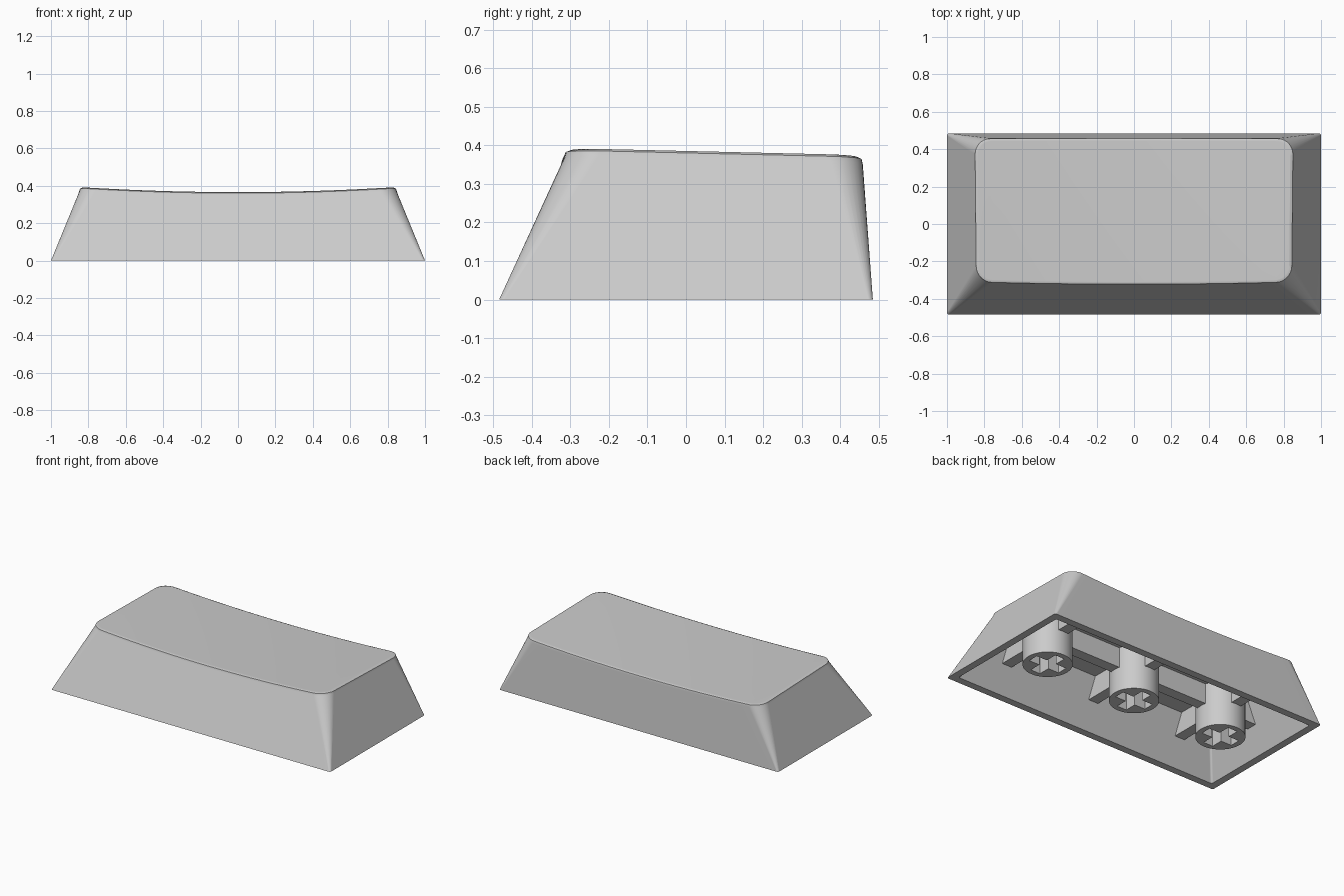
import bpy, bmesh
from math import cos, sin, pi
from mathutils import Vector, Matrix

if "Cube" in bpy.data.objects:
    bpy.data.objects.remove(bpy.data.objects["Cube"], do_unlink=True)

grey = bpy.data.materials.new("light grey plastic")
grey.use_nodes = True
COLOUR = (0.6, 0.6, 0.6, 1)
grey.diffuse_color = COLOUR
grey.node_tree.nodes["Principled BSDF"].inputs["Base Color"].default_value = COLOUR

RIM_H, CEILING = 0.39, 0.29
ARC, SPAN = 8, 24


def make(name, bm, smooth=True):
    bmesh.ops.recalc_face_normals(bm, faces=bm.faces)
    mesh = bpy.data.meshes.new(name)
    bm.to_mesh(mesh)
    bm.free()
    mesh.materials.append(grey)
    ob = bpy.data.objects.new(name, mesh)
    bpy.context.collection.objects.link(ob)
    bpy.ops.object.select_all(action='DESELECT')
    ob.select_set(True)
    bpy.context.view_layer.objects.active = ob
    if smooth:
        bpy.ops.object.shade_smooth_by_angle(angle=0.6)
    return ob


def ring(hx, y0, y1, r, z=0):
    """Rounded rectangle: front row left to right, then rear row right to left."""
    half = []
    for i in range(ARC + 1):
        a = pi / 2 * i / ARC
        half.append((-hx + r - r * cos(a), r - r * sin(a)))
    row = half + [((hx - r) * (2 * i / SPAN - 1), 0) for i in range(1, SPAN)]
    row += [(-x, d) for x, d in reversed(half)]
    front = [Vector((x, y0 + d, z)) for x, d in row]
    rear = [Vector((x, y1 - d, z)) for x, d in row]
    return front + rear[::-1]


def top_height(p):
    """Dished across x, sloping gently down to the rear."""
    return 0.386 - 0.024 * p.y - 0.027 * (1 - (p.x / 0.84) ** 2)


# Hollow cap: rings from the ceiling inside, round the rim, and up to the dished top
base = ring(1, -0.485, 0.485, 0.012)
crown = ring(0.84, -0.306, 0.456, 0.09, RIM_H)


def on_wall(drop):
    out = []
    for b, c in zip(base, crown):
        z = top_height(c) - drop
        p = b.lerp(c, z / RIM_H)
        p.z = z
        out.append(p)
    return out


def inset(points, amount, drop):
    out = []
    for p in points:
        q = Vector((p.x * (1 - amount / 0.84), 0.075 + (p.y - 0.075) * (1 - amount / 0.38), 0))
        q.z = top_height(q) - drop
        out.append(q)
    return out


edge = on_wall(0.018)
rings = [ring(0.83, -0.305, 0.415, 0.012, CEILING),
         ring(0.953, -0.438, 0.438, 0.012),
         base, edge, inset(edge, 0.003, 0.006), inset(edge, 0.016, 0)]
bm = bmesh.new()
loops = [[bm.verts.new(p) for p in r] for r in rings]
n = len(base)
for a, b in zip(loops, loops[1:]):
    for i in range(n):
        j = (i + 1) % n
        bm.faces.new((a[i], a[j], b[j], b[i]))
for loop in (loops[0], loops[-1]):
    for i in range(n // 2 - 1):
        bm.faces.new((loop[i], loop[i + 1], loop[n - 2 - i], loop[n - 1 - i]))
cap = make("cap_shell", bm)
weighted = cap.modifiers.new("even_shading", 'WEIGHTED_NORMAL')
weighted.keep_sharp = True

# Cross-shaped cutter for the sockets
bm = bmesh.new()
L, W = 0.11, 0.034
outline = []
for k in range(4):
    turn = Matrix.Rotation(k * pi / 2, 3, 'Z')
    outline += [turn @ Vector(p) for p in ((L, -W, -0.1), (L, W, -0.1), (W, W, -0.1))]
face = bm.faces.new([bm.verts.new(p) for p in outline])
grown = bmesh.ops.extrude_face_region(bm, geom=[face])["geom"]
bmesh.ops.translate(bm, vec=(0, 0, 0.3), verts=[v for v in grown if isinstance(v, bmesh.types.BMVert)])
cutter = make("socket_cutter", bm, smooth=False)
cutter.hide_render = True

# Three stems with cross sockets
for name, x in (("right_stem", -0.65), ("middle_stem", 0), ("left_stem", 0.65)):
    bm = bmesh.new()
    bmesh.ops.create_cone(bm, cap_ends=True, segments=40, radius1=0.145, radius2=0.145, depth=0.3,
                          matrix=Matrix.Translation((0, 0, 0.155)))
    stem = make(name, bm)
    cut = stem.modifiers.new("socket", 'BOOLEAN')
    cut.operation = 'DIFFERENCE'
    cut.solver = 'EXACT'
    cut.object = cutter
    bpy.ops.object.modifier_apply(modifier="socket")
    bpy.ops.object.shade_smooth_by_angle(angle=0.6)
    stem.location.x = x
bpy.data.objects.remove(cutter, do_unlink=True)


def rib(name, low, high, along_x, offset=0):
    """Upright plate under the ceiling; low and high are its end pairs."""
    t, z0, z1 = 0.035, 0.16, CEILING + 0.01
    bm = bmesh.new()
    profile = [(low[0], z0), (high[0], z0), (high[1], z1), (low[1], z1)]
    sides = []
    for s in (-t, t):
        pts = [(u, s, z) if along_x else (s + offset, u, z) for u, z in profile]
        sides.append([bm.verts.new(p) for p in pts])
    for side in sides:
        bm.faces.new(side)
    for i in range(4):
        j = (i + 1) % 4
        bm.faces.new((sides[0][i], sides[0][j], sides[1][j], sides[1][i]))
    return make(name, bm, smooth=False)


# Ribs: one long bar, split by the stems, and pairs of fins to the front and rear walls
for side, s in (("right", -1), ("left", 1)):
    ends = [(s * 0.13, s * 0.13), (s * 0.52, s * 0.52)]
    rib(side + "_inner_rib", *ends, True)
    rib(side + "_end_rib", (s * 0.78, s * 0.78), (s * 0.89, s * 0.835), True)
for name, x in (("right", -0.65), ("middle", 0), ("left", 0.65)):
    rib(name + "_front_rib", (-0.37, -0.305), (-0.13, -0.13), False, x)
    rib(name + "_rear_rib", (0.13, 0.13), (0.43, 0.42), False, x)
